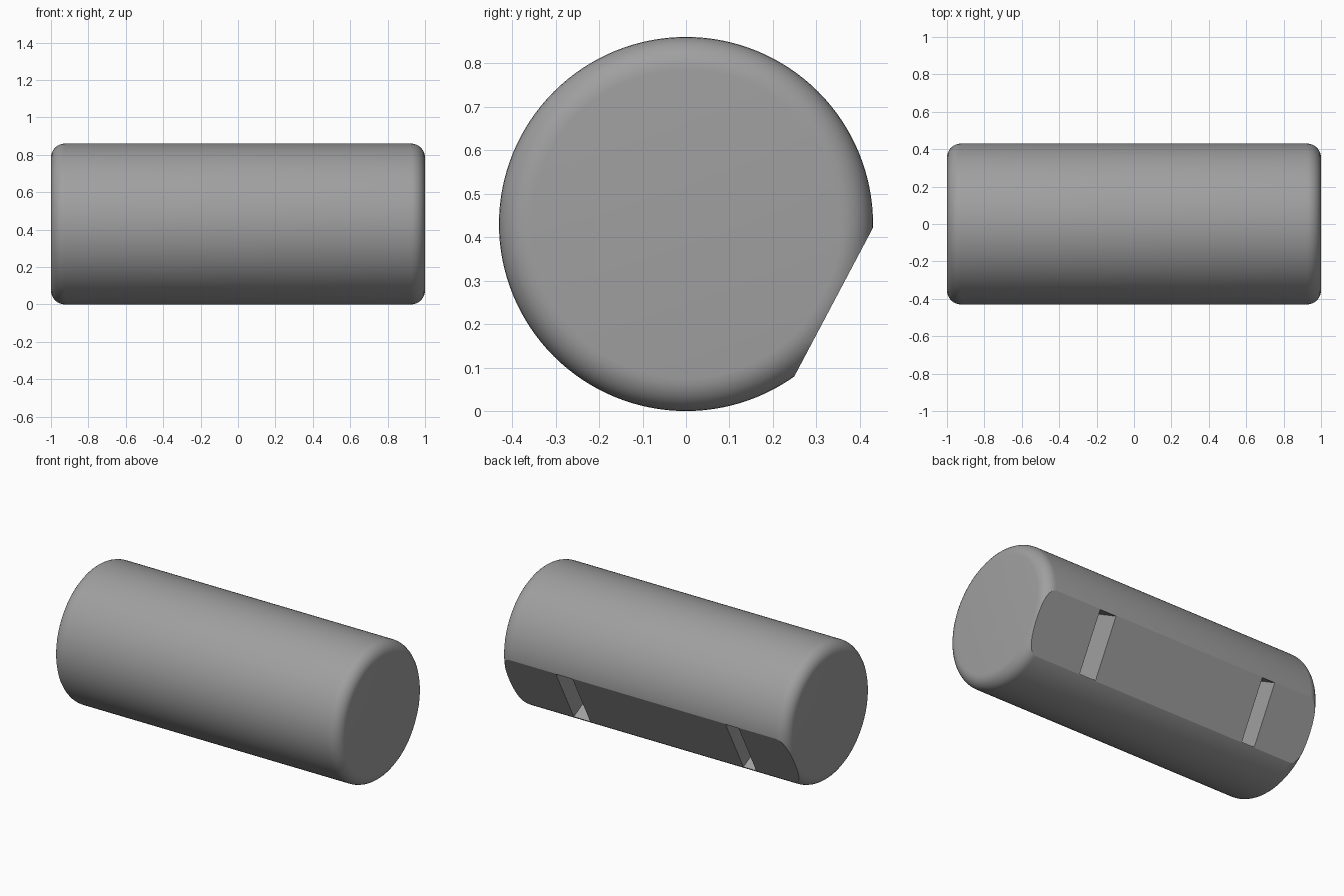
import bpy, bmesh, math
from mathutils import Vector, Matrix

if "Cube" in bpy.data.objects:
    bpy.data.objects.remove(bpy.data.objects["Cube"])

R, HALF, FILLET = 0.43, 1.0, 0.075      # body radius, half length, rim rounding
SEGS, ARC = 128, 8
TILT = math.radians(-27.9)              # direction the flat faces, about x
FLAT = 0.384                            # distance of the flat from the axis
CHORD = 2 * math.sqrt(R * R - FLAT * FLAT)

grey = bpy.data.materials.new("mid_grey")
grey.diffuse_color = (0.35, 0.35, 0.35, 1)
grey.use_nodes = True
grey.node_tree.nodes["Principled BSDF"].inputs["Base Color"].default_value = grey.diffuse_color


def new_object(name, bm):
    mesh = bpy.data.meshes.new(name)
    bm.to_mesh(mesh)
    bm.free()
    mesh.materials.append(grey)
    obj = bpy.data.objects.new(name, mesh)
    bpy.context.collection.objects.link(obj)
    return obj


def cutter(name, size, x, out):
    """Box in the frame of the flat: y points out of the flat, z runs along it."""
    bm = bmesh.new()
    place = (Matrix.Translation((0, 0, R)) @ Matrix.Rotation(TILT, 4, 'X')
             @ Matrix.Translation((x, out, 0)) @ Matrix.Diagonal((*size, 1)))
    bmesh.ops.create_cube(bm, size=1, matrix=place)
    obj = new_object(name, bm)
    obj.hide_render = True
    return obj


# Round body: a half profile with rounded rims, turned about the x axis
right = [(HALF - FILLET + FILLET * math.sin(a), R - FILLET + FILLET * math.cos(a))
         for a in (math.pi / 2 * i / ARC for i in range(ARC + 1))]
profile = [(-x, r) for x, r in reversed(right)] + right
bm = bmesh.new()
rings = []
for x, r in profile:
    rings.append([bm.verts.new((x, r * math.cos(t), R + r * math.sin(t)))
                  for t in (2 * math.pi * k / SEGS for k in range(SEGS))])
for a, b in zip(rings, rings[1:]):
    for k in range(SEGS):
        n = (k + 1) % SEGS
        bm.faces.new((a[k], a[n], b[n], b[k]))
bm.faces.new(rings[0])
bm.faces.new(rings[-1])
bmesh.ops.recalc_face_normals(bm, faces=bm.faces)
body = new_object("body", bm)

# Long flat on the lower back, and two deep slots across it
DEPTH = 0.2
cutters = [cutter("flat_cutter", (3, 1, 2), 0, FLAT + 0.5)]
for x0, x1 in ((0.49, 0.605), (-0.665, -0.575)):
    cutters.append(cutter("slot_cutter", (x1 - x0, DEPTH + 0.2, CHORD * 0.98),
                          (x0 + x1) / 2, FLAT - DEPTH + (DEPTH + 0.2) / 2))
for c in cutters:
    mod = body.modifiers.new(c.name, 'BOOLEAN')
    mod.operation, mod.solver, mod.object = 'DIFFERENCE', 'EXACT', c

# Apply the cuts and drop the cutters
bpy.context.view_layer.update()
graph = bpy.context.evaluated_depsgraph_get()
cut_mesh = bpy.data.meshes.new_from_object(body.evaluated_get(graph))
body.modifiers.clear()
body.data = cut_mesh
for c in cutters:
    bpy.data.objects.remove(c)

# Smooth shading with crisp edges around the flat and slots
bpy.context.view_layer.objects.active = body
body.select_set(True)
bpy.ops.object.shade_smooth_by_angle(angle=math.radians(18))
